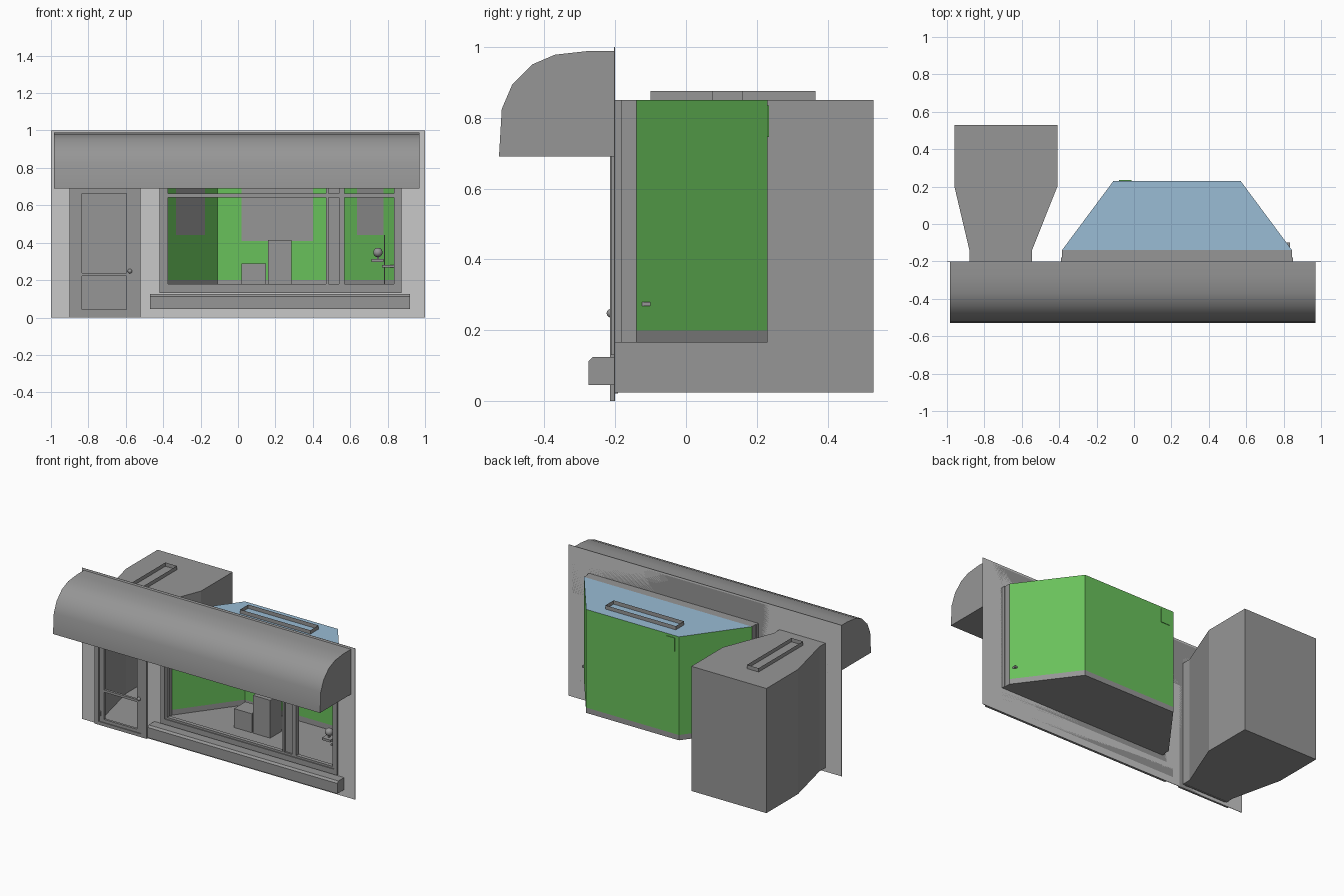
import bpy, bmesh, math
from mathutils import Vector

if "Cube" in bpy.data.objects:
    bpy.data.objects.remove(bpy.data.objects["Cube"], do_unlink=True)


def material(name, rgb):
    m = bpy.data.materials.new(name)
    m.use_nodes = True
    m.diffuse_color = (*rgb, 1)
    m.node_tree.nodes["Principled BSDF"].inputs["Base Color"].default_value = (*rgb, 1)
    return m


GREY = material("mid grey", (0.305, 0.305, 0.305))
LIGHT = material("light grey", (0.578, 0.578, 0.578))
GREEN = material("wall green", (0.141, 0.533, 0.105))
BLUE = material("ceiling blue", (0.319, 0.503, 0.665))


def finish(name, bm, *mats):
    bmesh.ops.recalc_face_normals(bm, faces=bm.faces)
    mesh = bpy.data.meshes.new(name)
    bm.to_mesh(mesh)
    bm.free()
    for m in mats:
        mesh.materials.append(m)
    ob = bpy.data.objects.new(name, mesh)
    bpy.context.collection.objects.link(ob)
    return ob


def add_box(bm, x0, x1, y0, y1, z0, z1):
    geo = bmesh.ops.create_cube(bm, size=1)
    for v in geo["verts"]:
        v.co = Vector((x0 if v.co.x < 0 else x1, y0 if v.co.y < 0 else y1, z0 if v.co.z < 0 else z1))


def boxes(name, y0, y1, mat, *rects):
    """Boxes sharing one depth range; each rect is x0, x1, z0, z1."""
    bm = bmesh.new()
    for x0, x1, z0, z1 in rects:
        add_box(bm, x0, x1, y0, y1, z0, z1)
    return finish(name, bm, mat)


def shell(name, plan, z0, z1, mat, closed=False, floor=False, roof=False):
    """Thin upright walls along a plan, with optional floor and roof."""
    bm = bmesh.new()
    low = [bm.verts.new((x, y, z0)) for x, y in plan]
    high = [bm.verts.new((x, y, z1)) for x, y in plan]
    n = len(plan)
    for i in range(n if closed else n - 1):
        j = (i + 1) % n
        bm.faces.new((low[i], low[j], high[j], high[i]))
    if floor:
        bm.faces.new(low)
    if roof:
        bm.faces.new(high)
    return finish(name, bm, mat)


def sheet(name, plan, z, mat):
    bm = bmesh.new()
    bm.faces.new([bm.verts.new((x, y, z)) for x, y in plan])
    return finish(name, bm, mat)


def extrude_x(name, profile, x0, x1, mat):
    """Side profile of (y, z) points swept along x."""
    bm = bmesh.new()
    face = bm.faces.new([bm.verts.new((x0, y, z)) for y, z in profile])
    geo = bmesh.ops.extrude_face_region(bm, geom=[face])["geom"]
    bmesh.ops.translate(bm, verts=[v for v in geo if isinstance(v, bmesh.types.BMVert)], vec=(x1 - x0, 0, 0))
    return finish(name, bm, mat)


def smooth(ob, degrees):
    bpy.ops.object.select_all(action="DESELECT")
    ob.select_set(True)
    bpy.context.view_layer.objects.active = ob
    bpy.ops.object.shade_smooth_by_angle(angle=math.radians(degrees))


WALL, REVEAL, BACK = -0.2, -0.14, 0.23
BASE, SKIRT, TOP = 0.165, 0.2, 0.85
WIN_L, WIN_R = -0.385, 0.845
DOOR_L, DOOR_R = -0.88, -0.545

# Facade with door and window openings
boxes("facade", WALL - 0.003, WALL, LIGHT,
      (-1, DOOR_L, 0, 1), (DOOR_L, DOOR_R, TOP, 1), (DOOR_L, DOOR_R, 0, 0.025),
      (DOOR_R, WIN_L, 0, 1), (WIN_L, WIN_R, 0, BASE), (WIN_L, WIN_R, TOP, 1), (WIN_R, 1, 0, 1))

# Rounded awning
awning = extrude_x("awning", [(-0.2, 0.69), (-0.528, 0.69), (-0.52, 0.825), (-0.49, 0.895), (-0.435, 0.95),
                              (-0.37, 0.978), (-0.28, 0.988), (-0.2, 0.988)], -0.985, 0.97, GREY)
smooth(awning, 40)

# Ledge below the window
extrude_x("window_ledge", [(-0.2, 0.045), (-0.275, 0.045), (-0.275, 0.113), (-0.263, 0.125), (-0.2, 0.125)],
          -0.47, 0.92, GREY)

# Display room: reveal, skirting, walls, floor and ceiling
bay = [(WIN_L, REVEAL), (-0.11, BACK), (0.57, BACK), (WIN_R, REVEAL)]
front = [(WIN_L, WALL), (WIN_L, REVEAL), (WIN_R, REVEAL), (WIN_R, WALL)]
shell("bay_skirting", bay, BASE, SKIRT, GREY)
shell("bay_walls", bay, SKIRT, TOP, GREEN)
sheet("bay_floor", bay, BASE, GREY)
sheet("bay_ceiling", bay, TOP, BLUE)
sheet("reveal_floor", front, BASE, GREY)
sheet("reveal_head", front, TOP, GREY)
for side, x in (("right", WIN_L), ("left", WIN_R)):
    shell("reveal_" + side, [(x, WALL), (x, REVEAL)], BASE, TOP, GREY)
boxes("wall_hatch", BACK, BACK + 0.004, GREEN, (-0.08, -0.014, 0.745, 0.835))

# Door passage
passage = [(DOOR_L, WALL), (DOOR_L, REVEAL), (-0.96, 0.2), (-0.96, 0.53),
           (-0.41, 0.53), (-0.41, 0.2), (DOOR_R, REVEAL), (DOOR_R, WALL)]
shell("door_passage", passage, 0.025, TOP, GREY, floor=True, roof=True)


# Open light housings on the roofs
def light_housing(name, x, y, w, d):
    plan = [(x - w / 2, y - d / 2), (x + w / 2, y - d / 2), (x + w / 2, y + d / 2), (x - w / 2, y + d / 2)]
    shell(name, plan, TOP, TOP + 0.025, GREY, closed=True)


light_housing("bay_light_housing", 0.22, 0.1175, 0.515, 0.085)
light_housing("passage_light_housing", -0.745, 0.1325, 0.085, 0.465)


# Display panels on the room's walls
def wall_panel(name, a, b, x0, x1, z0, z1):
    a, b = Vector(a), Vector(b)
    d = b - a
    inward = Vector((d.y, -d.x)).normalized() * 0.004
    ends = [a + d * ((x - a.x) / d.x) + inward for x in (x0, x1)]
    shell(name, [tuple(p) for p in ends], z0, z1, GREY)


wall_panel("panel_right", bay[0], bay[1], -0.335, -0.18, 0.44, 0.78)
wall_panel("panel_back", bay[1], bay[2], 0.02, 0.4, 0.41, 0.78)
wall_panel("panel_left", bay[2], bay[3], 0.64, 0.78, 0.44, 0.78)

# Display plinths
boxes("plinths", -0.07, 0.05, GREY, (0.02, 0.15, BASE, 0.29), (0.16, 0.285, BASE, 0.415))

# Window frame in stepped layers
boxes("window_frame_outer", -0.212, WALL, GREY,
      (-0.42, -0.39, 0.13, 0.85), (0.85, 0.875, 0.13, 0.85), (-0.39, 0.85, 0.13, BASE))
boxes("window_frame_inner", -0.206, -0.18, GREY,
      (-0.39, -0.375, BASE, TOP), (0.835, 0.85, BASE, TOP),
      (-0.375, 0.835, BASE, 0.178), (-0.375, 0.835, 0.642, 0.662), (-0.375, 0.835, 0.835, TOP))
boxes("window_mullions", -0.208, -0.175, GREY, (0.47, 0.483, 0.178, 0.835), (0.54, 0.57, 0.178, 0.835))
boxes("window_post", -0.195, -0.165, GREY, (0.483, 0.54, BASE, TOP))

# Door frame and glazed leaf
boxes("door_frame", -0.214, WALL, GREY,
      (-0.9, -0.87, 0, 0.72), (-0.56, -0.52, 0, 0.72), (-0.87, -0.56, 0.67, 0.72), (-0.87, -0.56, 0, 0.022))
boxes("door_leaf", -0.208, -0.192, GREY,
      (-0.87, -0.835, 0.022, 0.67), (-0.595, -0.56, 0.022, 0.67), (-0.835, -0.595, 0.022, 0.042),
      (-0.835, -0.595, 0.222, 0.238), (-0.835, -0.595, 0.662, 0.67))
boxes("door_transom", -0.2, -0.196, GREY, (DOOR_L, DOOR_R, 0.72, TOP))
boxes("door_hinges", -0.213, -0.2, GREY, (-0.866, -0.858, 0.06, 0.09), (-0.866, -0.858, 0.59, 0.62))


def ball(name, pos, r):
    bm = bmesh.new()
    bmesh.ops.create_uvsphere(bm, u_segments=16, v_segments=10, radius=r)
    bmesh.ops.translate(bm, verts=bm.verts, vec=pos)
    smooth(finish(name, bm, GREY), 60)


ball("door_knob", (-0.578, -0.212, 0.248), 0.012)

# Small display stand beside the window
ball("stand_ball", (0.748, -0.115, 0.348), 0.025)
boxes("stand_stem", -0.12, -0.11, GREY, (0.743, 0.753, 0.31, 0.325))
boxes("stand_tray", -0.145, -0.085, GREY, (0.715, 0.778, 0.297, 0.312))
boxes("stand_post", -0.12, -0.11, GREY, (0.78, 0.787, BASE, 0.44))
boxes("stand_arm", -0.13, -0.1, GREY, (0.77, 0.833, 0.268, 0.28))
